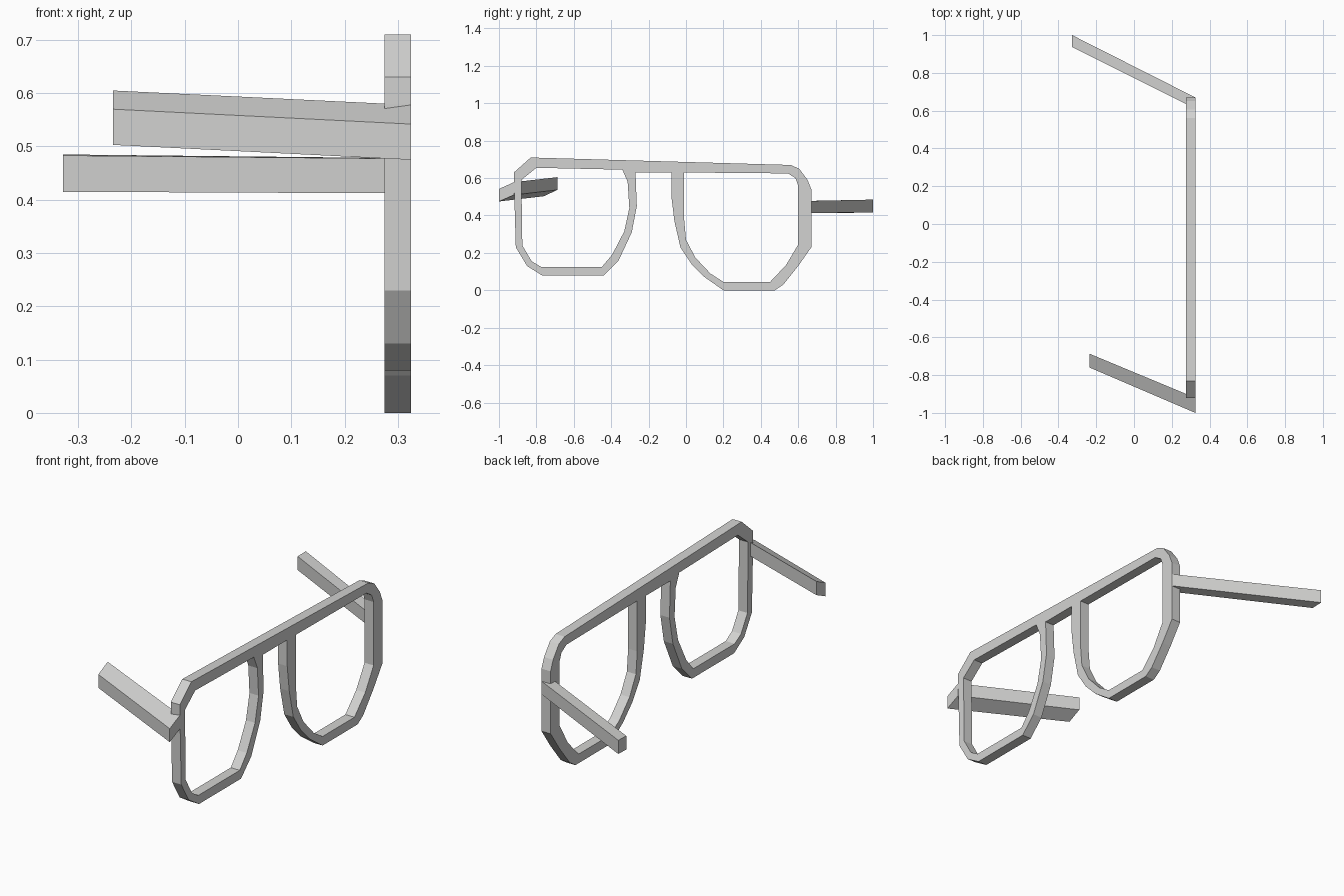
import bpy, bmesh
from mathutils import Matrix

if "Cube" in bpy.data.objects:
    bpy.data.objects.remove(bpy.data.objects["Cube"])

grey = bpy.data.materials.new("light grey")
grey.diffuse_color = (0.65, 0.65, 0.64, 1)
grey.use_nodes = True
grey.node_tree.nodes["Principled BSDF"].inputs["Base Color"].default_value = grey.diffuse_color

X_MID, HALF = 0.30, 0.025


def plate(name, loops):
    """Filled outline with holes in the (y, z) plane, extruded along x."""
    cu = bpy.data.curves.new(name + "_profile", 'CURVE')
    cu.dimensions = '2D'
    cu.fill_mode = 'BOTH'
    cu.extrude = HALF
    for pts in loops:
        sp = cu.splines.new('POLY')
        sp.points.add(len(pts) - 1)
        for p, (y, z) in zip(sp.points, pts):
            p.co = (y, z, 0, 1)
        sp.use_cyclic_u = True
    tmp = bpy.data.objects.new(name + "_tmp", cu)
    bpy.context.collection.objects.link(tmp)
    bpy.context.view_layer.update()
    dg = bpy.context.evaluated_depsgraph_get()
    me = bpy.data.meshes.new_from_object(tmp.evaluated_get(dg))
    bpy.data.objects.remove(tmp)
    # curve x -> y, curve y -> z, extrusion -> x
    me.transform(Matrix(((0, 0, 1, X_MID), (1, 0, 0, 0), (0, 1, 0, 0), (0, 0, 0, 1))))
    bm = bmesh.new()
    bm.from_mesh(me)
    bmesh.ops.remove_doubles(bm, verts=bm.verts, dist=0.0005)
    bmesh.ops.recalc_face_normals(bm, faces=bm.faces)
    finish(name, bm)


def arm(name, x0, start, x1, end):
    """Four-sided bar between two (y, z) cross-sections."""
    bm = bmesh.new()
    a = [bm.verts.new((x0, y, z)) for y, z in start]
    b = [bm.verts.new((x1, y, z)) for y, z in end]
    bm.faces.new(a)
    bm.faces.new(b[::-1])
    for i in range(4):
        j = (i + 1) % 4
        bm.faces.new((a[i], b[i], b[j], a[j]))
    bmesh.ops.recalc_face_normals(bm, faces=bm.faces)
    finish(name, bm)


def finish(name, bm):
    me = bpy.data.meshes.new(name)
    bm.to_mesh(me)
    bm.free()
    for p in me.polygons:
        p.use_smooth = False
        p.material_index = 0
    me.materials.append(grey)
    bpy.context.collection.objects.link(bpy.data.objects.new(name, me))


# Front frame: outer outline and two lens openings
outer = [(-.92, .63), (-.83, .71), (.56, .67), (.605, .65), (.65, .59), (.67, .54),
         (.67, .23), (.60, .13), (.52, .03), (.475, 0), (.20, 0), (.10, .07), (.03, .14),
         (-.03, .23), (-.062, .37), (-.078, .50), (-.078, .63), (-.27, .63), (-.263, .45),
         (-.29, .31), (-.36, .16), (-.44, .08), (-.77, .08), (-.85, .13),
         (-.91, .23), (-.92, .58)]
left_lens = [(-.88, .59), (-.80, .655), (-.34, .645), (-.312, .58), (-.303, .44), (-.33, .315),
             (-.395, .19), (-.45, .125), (-.775, .125), (-.825, .155), (-.875, .24)]
right_lens = [(-.01, .63), (.545, .625), (.585, .60), (.60, .56), (.60, .245),
              (.535, .135), (.45, .045), (.20, .045), (.13, .09), (.05, .175),
              (0, .27), (-.01, .38)]
plate("front_frame", [outer, left_lens, right_lens])

# Temple arms: the left one is skewed, the right one splays outward
arm("left_temple_arm", 0.325,
    [(-1, .475), (-1, .542), (-.92, .578), (-.92, .51)],
    -0.235, [(-.76, .503), (-.76, .57), (-.687, .605), (-.687, .537)])
arm("right_temple_arm", 0.325,
    [(.61, .412), (.61, .477), (.67, .478), (.67, .413)],
    -0.328, [(.937, .415), (.937, .483), (1, .485), (1, .417)])
